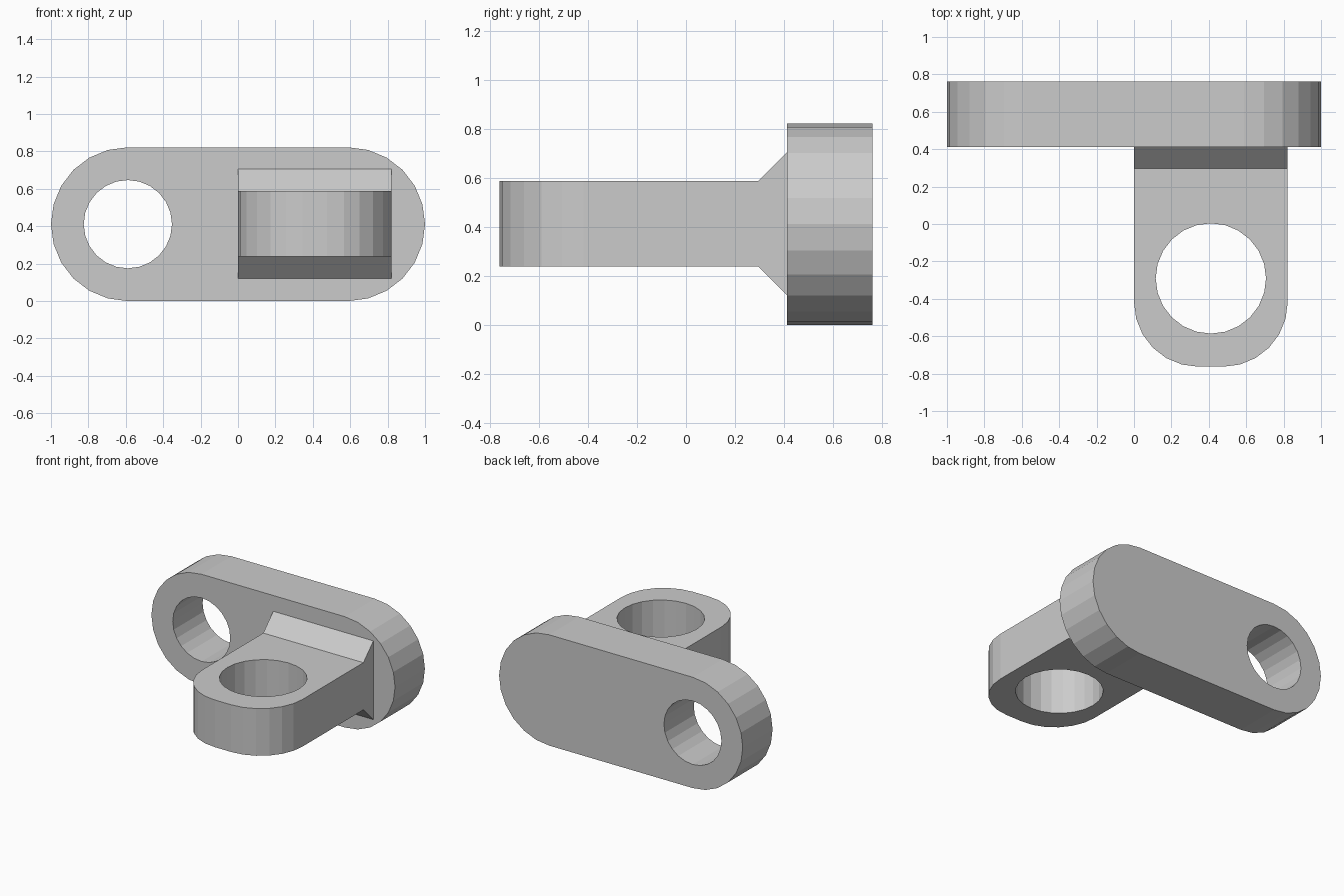
import bpy, bmesh
from math import sin, cos, pi, radians
from mathutils import Vector

if "Cube" in bpy.data.objects:
    bpy.data.objects.remove(bpy.data.objects["Cube"])


def arc(cx, cy, r, start, end, steps):
    """Points along a circular arc, angles in degrees."""
    return [(cx + r * cos(radians(start + (end - start) * i / steps)),
             cy + r * sin(radians(start + (end - start) * i / steps)))
            for i in range(steps + 1)]


def prism(points, direction):
    """bmesh made by sweeping a flat outline along a direction."""
    bm = bmesh.new()
    face = bm.faces.new([bm.verts.new(p) for p in points])
    swept = bmesh.ops.extrude_face_region(bm, geom=[face], use_keep_orig=True)
    moved = [v for v in swept["geom"] if isinstance(v, bmesh.types.BMVert)]
    bmesh.ops.translate(bm, verts=moved, vec=Vector(direction))
    return bm


def finish(bm, name):
    bmesh.ops.recalc_face_normals(bm, faces=bm.faces)
    mesh = bpy.data.meshes.new(name)
    bm.to_mesh(mesh)
    bm.free()
    ob = bpy.data.objects.new(name, mesh)
    bpy.context.collection.objects.link(ob)
    return ob


def drill(ob, centre, radius, rotation):
    """Bore a round through-hole, then discard the cutter."""
    bpy.ops.mesh.primitive_cylinder_add(vertices=24, radius=radius, depth=1.0,
                                        location=centre, rotation=rotation)
    cutter = bpy.context.object
    cutter.hide_render = True
    mod = ob.modifiers.new("hole", 'BOOLEAN')
    mod.operation = 'DIFFERENCE'
    mod.solver = 'EXACT'
    mod.object = cutter
    bpy.context.view_layer.objects.active = ob
    bpy.ops.object.modifier_apply(modifier=mod.name)
    bpy.data.objects.remove(cutter)


R = 0.411          # half height of the plate, half width of the lug
FRONT, BACK = 0.413, 0.763

# Upright plate with fully rounded ends and one hole
outline = arc(1 - R, R, R, -90, 90, 12) + arc(R - 1, R, R, 90, 270, 12)
plate = finish(prism([(x, FRONT, z) for x, z in outline],
                     (0, BACK - FRONT, 0)), "plate")
drill(plate, (R - 1, (FRONT + BACK) / 2, R), 0.236, (pi / 2, 0, 0))

# Horizontal lug with rounded front corners
c, flare = 0.345, 0.117
root = FRONT - flare
outline = (arc(c, c - BACK, c, 180, 270, 6)
           + arc(2 * R - c, c - BACK, c, 270, 360, 6)
           + [(2 * R, root), (0, root)])
bm = prism([(x, y, 0.238) for x, y in outline], (0, 0, 0.35))

# Flared root where the lug meets the plate
end = next(f for f in bm.faces if all(abs(v.co.y - root) < 1e-5 for v in f.verts))
new = bmesh.ops.extrude_discrete_faces(bm, faces=[end])["faces"][0]
for v in new.verts:
    v.co.y = FRONT
    v.co.z += flare if v.co.z > R else -flare
lug = finish(bm, "lug")
drill(lug, (R, -0.291, R), 0.295, (0, 0, 0))
